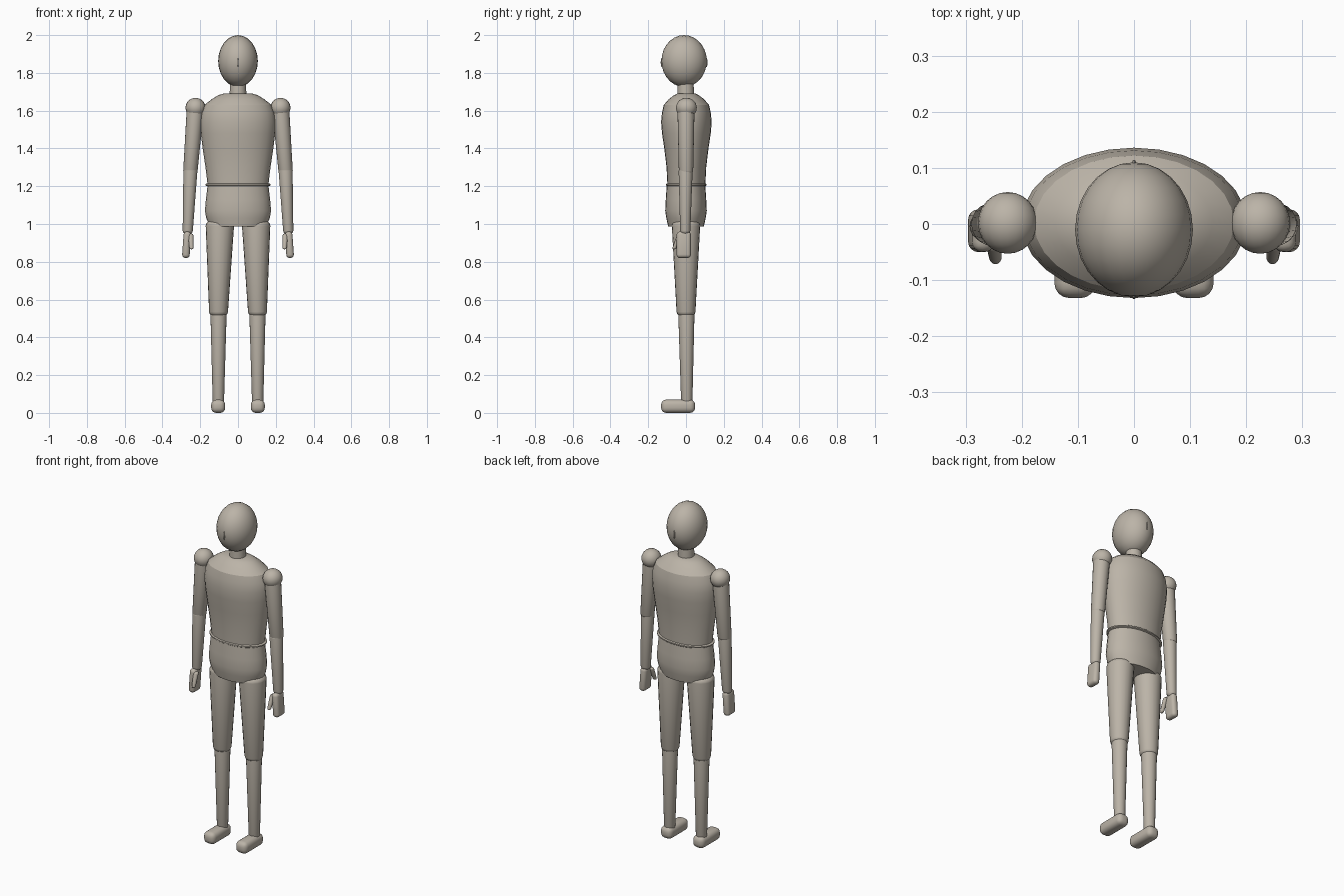
import bpy, bmesh, math
from mathutils import Matrix, Vector

cube = bpy.data.objects.get("Cube")
if cube:
    bpy.data.objects.remove(cube, do_unlink=True)

clay = bpy.data.materials.new("warm_grey_clay")
clay.use_nodes = True
tone = (0.5, 0.455, 0.39, 1)
clay.diffuse_color = tone
clay.node_tree.nodes["Principled BSDF"].inputs["Base Color"].default_value = tone


def finish(name, bm, angle=40):
    """Turn a bmesh into a smooth-shaded object."""
    bmesh.ops.recalc_face_normals(bm, faces=bm.faces)
    mesh = bpy.data.meshes.new(name)
    bm.to_mesh(mesh)
    bm.free()
    mesh.materials.append(clay)
    obj = bpy.data.objects.new(name, mesh)
    bpy.context.collection.objects.link(obj)
    bpy.ops.object.select_all(action="DESELECT")
    obj.select_set(True)
    bpy.context.view_layer.objects.active = obj
    bpy.ops.object.shade_smooth_by_angle(angle=math.radians(angle))
    return obj


def loft(name, rings, sides=24):
    """Skin horizontal ellipses given as (x, y, z, x radius, y radius)."""
    bm = bmesh.new()
    loops = []
    for x, y, z, rx, ry in rings:
        loops.append([bm.verts.new((x + rx * math.cos(a), y + ry * math.sin(a), z))
                      for a in (math.tau * i / sides for i in range(sides))])
    for low, high in zip(loops, loops[1:]):
        for i in range(sides):
            j = (i + 1) % sides
            bm.faces.new((low[i], low[j], high[j], high[i]))
    bm.faces.new(loops[0])
    bm.faces.new(loops[-1])
    return finish(name, bm)


def ball(name, center, radii, u=24, v=14):
    """Ellipsoid with its poles at the front and back."""
    bm = bmesh.new()
    bmesh.ops.create_uvsphere(bm, u_segments=u, v_segments=v, radius=1)
    bmesh.ops.transform(bm, verts=bm.verts, matrix=Matrix.Translation(center)
                        @ Matrix.Diagonal((*radii, 1)) @ Matrix.Rotation(math.pi / 2, 4, "X"))
    return finish(name, bm)


def rounded_box(name, center, size, bevel, tilt=0):
    bm = bmesh.new()
    bmesh.ops.create_cube(bm, size=1)
    bmesh.ops.scale(bm, verts=bm.verts, vec=size)
    bmesh.ops.bevel(bm, geom=bm.edges[:], offset=bevel, segments=4, profile=0.5, affect="EDGES")
    bmesh.ops.transform(bm, verts=bm.verts, matrix=Matrix.Translation(center)
                        @ Matrix.Rotation(tilt, 4, "Y"))
    return finish(name, bm)


def limb(name, start, end, r_start, r_end, round_start, round_end):
    """Tapered limb with domed ends, running down from start to end."""
    a, b = Vector(start), Vector(end)
    down = (b - a).normalized()
    rings = []
    for t in (0.1, 0.4, 0.7, 0.9):
        c = a - down * round_start * (1 - t)
        r = r_start * math.sqrt(1 - (1 - t) ** 2)
        rings.append((*c, r, r))
    rings += [(*a, r_start, r_start), (*b, r_end, r_end)]
    for t in (0.4, 0.8, 0.98):
        c = b + down * round_end * t
        r = r_end * math.sqrt(1 - t * t)
        rings.append((*c, r, r))
    return loft(name, rings, 20)


# Head with a slim ridge at its front and back
ball("head", (0, -0.01, 1.863), (0.105, 0.12, 0.137))
for name, y in (("face_ridge", -0.129), ("head_back_ridge", 0.109)):
    ball(name, (0, y, 1.855), (0.004, 0.005, 0.025), 10, 6)
loft("neck", [(0, -0.002, 1.66, 0.045, 0.045), (0, -0.002, 1.76, 0.042, 0.042)])

# Torso, waist band and pelvis
loft("torso", [
    (0, 0.002, 1.2, 0.16, 0.1), (0, 0.002, 1.3, 0.172, 0.105),
    (0, 0.002, 1.4, 0.187, 0.117), (0, 0.002, 1.48, 0.197, 0.129),
    (0, 0.002, 1.54, 0.201, 0.134), (0, 0.002, 1.59, 0.195, 0.129),
    (0, 0.002, 1.63, 0.178, 0.12)], 28)
loft("shoulder_slope", [
    (0, 0.002, 1.63, 0.178, 0.12), (0, 0.002, 1.66, 0.14, 0.094),
    (0, 0.002, 1.682, 0.105, 0.066), (0, 0.002, 1.692, 0.07, 0.045)], 28)
loft("waist_band", [
    (0, 0.002, 1.2, 0.165, 0.102), (0, 0.002, 1.204, 0.173, 0.107),
    (0, 0.002, 1.211, 0.173, 0.107), (0, 0.002, 1.215, 0.165, 0.102)], 28)
loft("pelvis", [
    (0, 0, 0.986, 0.148, 0.094), (0, 0, 1.03, 0.168, 0.104),
    (0, 0, 1.07, 0.175, 0.11), (0, 0, 1.13, 0.17, 0.107),
    (0, 0, 1.205, 0.161, 0.102)], 28)

for side, s in (("left", 1), ("right", -1)):
    # Arm
    ball(side + "_shoulder", (s * 0.225, 0.002, 1.615), (0.053, 0.055, 0.053), 20, 12)
    limb(side + "_upper_arm", (s * 0.227, 0, 1.6), (s * 0.252, 0, 1.28), 0.045, 0.038, 0.03, 0.02)
    limb(side + "_forearm", (s * 0.252, -0.002, 1.28), (s * 0.266, -0.004, 0.965), 0.037, 0.027, 0.02, 0.022)
    rounded_box(side + "_hand", (s * 0.272, -0.012, 0.89), (0.04, 0.076, 0.14), 0.018, -s * 0.07)
    limb(side + "_thumb", (s * 0.25, -0.035, 0.94), (s * 0.247, -0.06, 0.875), 0.014, 0.011, 0.01, 0.01)
    # Leg
    limb(side + "_thigh", (s * 0.096, 0, 0.99), (s * 0.103, 0, 0.535), 0.075, 0.05, 0.045, 0.03)
    limb(side + "_shin", (s * 0.103, 0.002, 0.53), (s * 0.104, 0.004, 0.06), 0.043, 0.03, 0.03, 0.02)
    rounded_box(side + "_foot", (s * 0.105, -0.042, 0.035), (0.074, 0.18, 0.07), 0.027)
